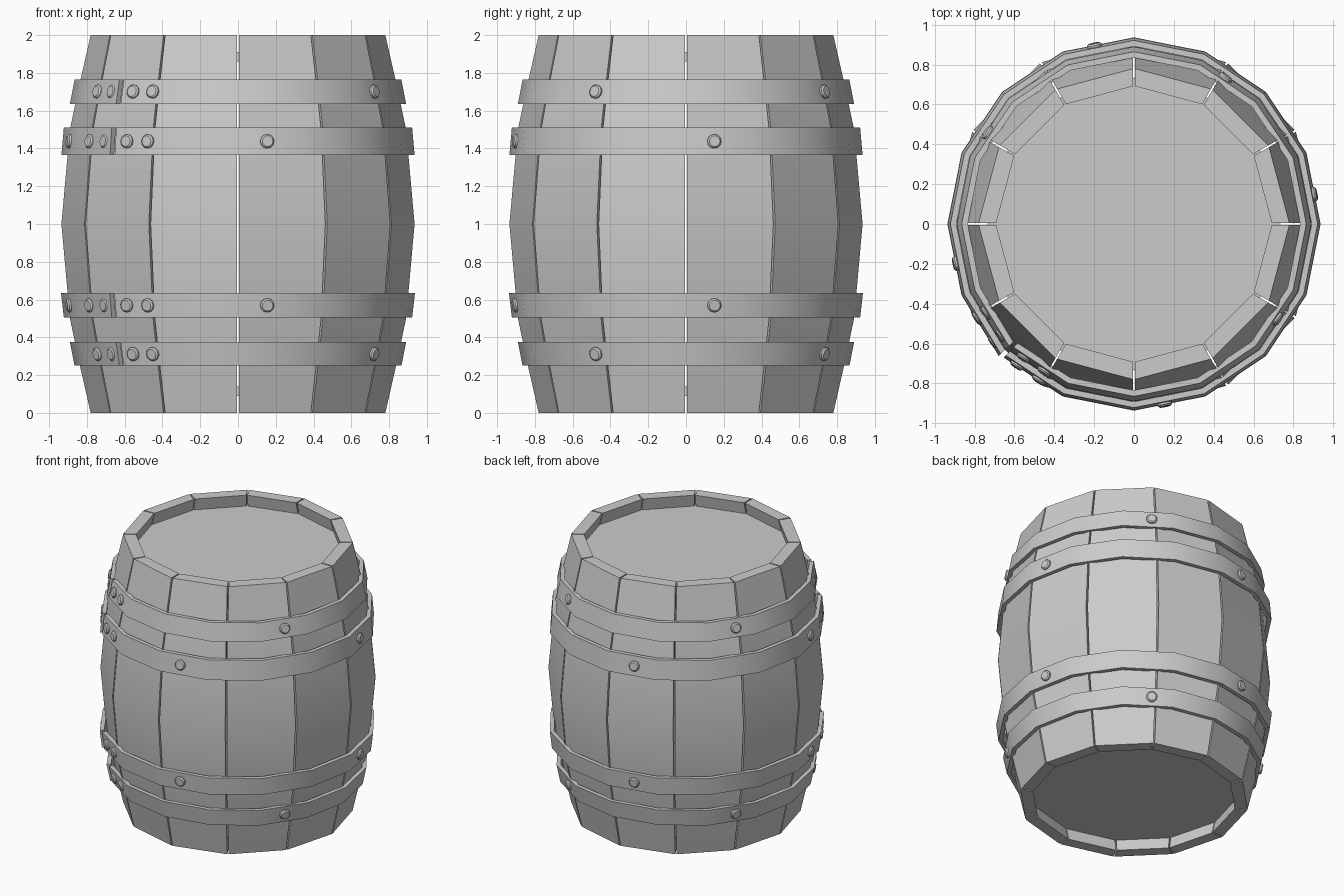
import bpy, bmesh
from math import sin, cos, radians, atan2
from mathutils import Vector, Matrix

if "Cube" in bpy.data.objects:
    bpy.data.objects.remove(bpy.data.objects["Cube"])


def finish(bm, name):
    bmesh.ops.recalc_face_normals(bm, faces=bm.faces)
    me = bpy.data.meshes.new(name)
    bm.to_mesh(me)
    bm.free()
    ob = bpy.data.objects.new(name, me)
    bpy.context.collection.objects.link(ob)
    bpy.ops.object.select_all(action='DESELECT')
    ob.select_set(True)
    bpy.context.view_layer.objects.active = ob
    bpy.ops.object.shade_smooth_by_angle()
    return ob


def loft(name, sections):
    """Closed solid through a list of equal-length point loops."""
    bm = bmesh.new()
    rings = [[bm.verts.new(p) for p in s] for s in sections]
    n = len(rings[0])
    for a, b in zip(rings, rings[1:]):
        for i in range(n):
            j = (i + 1) % n
            bm.faces.new((a[i], a[j], b[j], b[i]))
    bm.faces.new(rings[0])
    bm.faces.new(rings[-1])
    return finish(bm, name)


def polar(r, deg, z):
    return Vector((r * cos(radians(deg)), r * sin(radians(deg)), z))


# Twelve bulging staves, with thin gaps between them
PROFILE = [(0, .78), (.25, .837), (.5, .89), (1, .935), (1.5, .89), (1.75, .837), (2, .78)]
for k in range(12):
    a0, a1 = 30 * k + .35, 30 * k + 29.65
    loft(f"stave_{k + 1}", [[polar(r, a0, z), polar(r, a1, z),
                             polar(r - .088, a1, z), polar(r - .088, a0, z)]
                            for z, r in PROFILE])

# Recessed lid and bottom
for name, z in (("lid", 1.885), ("bottom", .115)):
    loft(name, [[polar(.735, 30 * i, z + dz) for i in range(12)] for dz in (-.025, .025)])


# Rivet: low domed head lying on a hoop facet
def rivet(name, pos, normal):
    bm = bmesh.new()
    rot = normal.to_track_quat('Z', 'Y').to_matrix().to_4x4()
    bmesh.ops.create_cone(bm, cap_ends=True, segments=12, radius1=.037, radius2=.037,
                          depth=.026, matrix=Matrix.Translation((0, 0, .005)))
    top = [e for e in bm.edges if all(v.co.z > .01 for v in e.verts)]
    bmesh.ops.bevel(bm, geom=top, offset=.008, segments=1, affect='EDGES')
    bm.transform(Matrix.Translation(pos) @ rot)
    finish(bm, name)


# Sixteen-sided hoops, split at the front-left corner with one end lifted
SEAM = [211, 220, 230.3, 238.6]
HOOPS = [("top_hoop", 1.635, 1.765, .89, .865, [-33.5, 58, 148]),
         ("upper_hoop", 1.365, 1.51, .935, .922, [9.4, 102.5, 192.5, 279.7]),
         ("lower_hoop", .505, .635, .922, .937, [9.4, 102.5, 192.5, 279.7]),
         ("base_hoop", .25, .375, .865, .89, [-33.5, 58, 148])]
for name, z0, z1, r0, r1, angles in HOOPS:
    steps = [225.7] + [225 + 22.5 * i for i in range(1, 16)] + [584.3]
    secs = []
    for a in steps:
        d = .012 if a == 584.3 else 0
        secs.append([polar(r0 + d, a, z0), polar(r1 + d, a, z1),
                     polar(r1 + d - .03, a, z1), polar(r0 + d - .03, a, z0)])
    loft(name, secs)
    # rivets sit at mid height, tilted with the hoop's slope
    mid = (r0 + r1) / 2
    slope = (r0 - r1) / (z1 - z0)
    for i, a in enumerate(angles + SEAM):
        mid_a = 22.5 * (a // 22.5) + 11.25
        r = mid * cos(radians(11.25)) / cos(radians(a - mid_a))
        normal = polar(1, mid_a, slope).normalized()
        rivet(f"{name}_rivet_{i + 1}", polar(r, a, (z0 + z1) / 2), normal)
